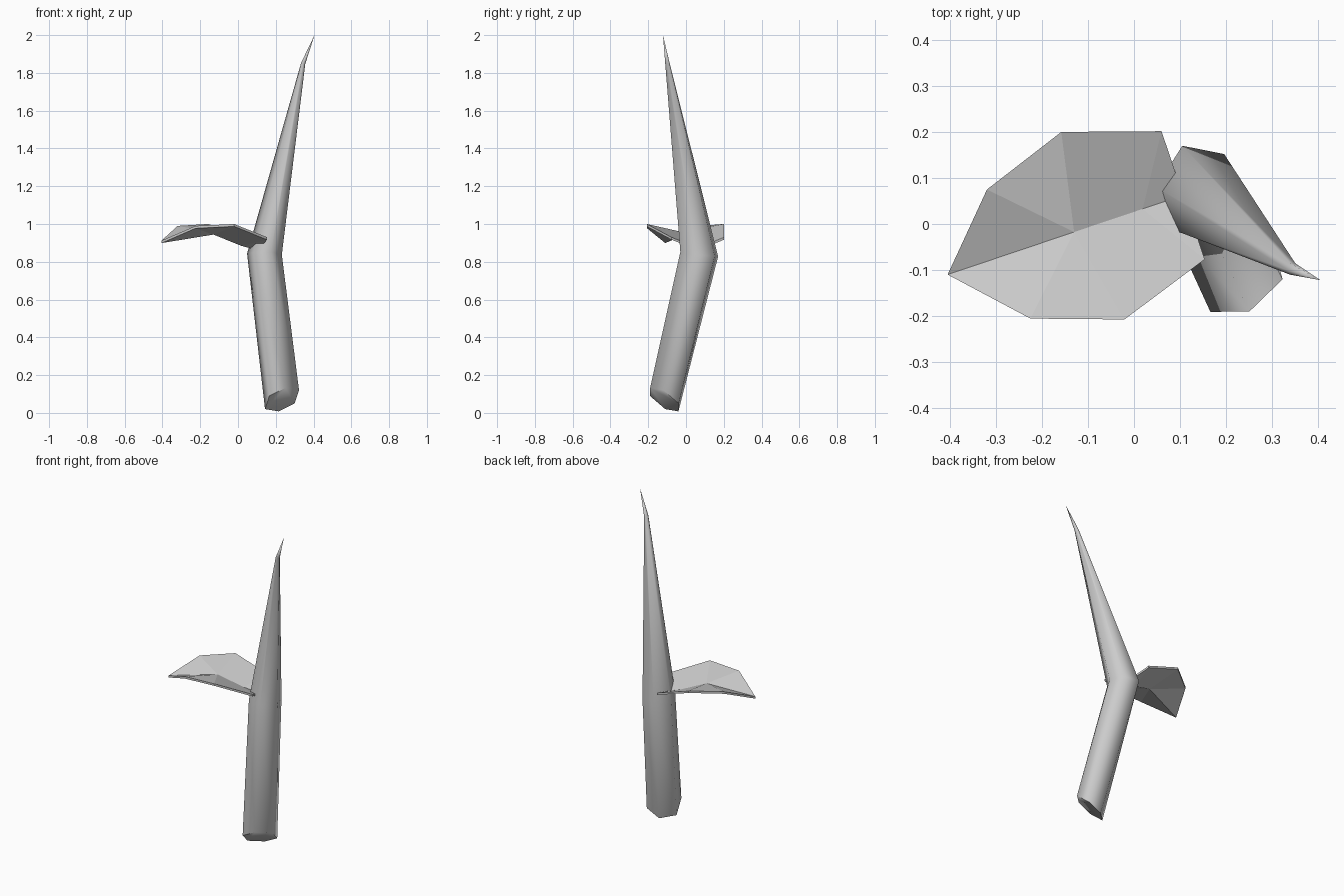
import bpy, bmesh, math
from mathutils import Vector

if "Cube" in bpy.data.objects:
    bpy.data.objects.remove(bpy.data.objects["Cube"])


def make_object(name, bm):
    bmesh.ops.recalc_face_normals(bm, faces=bm.faces)
    mesh = bpy.data.meshes.new(name)
    bm.to_mesh(mesh)
    bm.free()
    ob = bpy.data.objects.new(name, mesh)
    bpy.context.collection.objects.link(ob)
    return ob


# Bent six-sided stem: each ring is a centre plus three offsets, mirrored through it
rings = [
    ((0.233, -0.115, 0.07), ((0.09, -0.005, 0.05), (0.018, -0.075, 0.062), (-0.067, -0.076, 0.02))),
    ((0.14, 0.07, 0.84), ((0.092, -0.01, -0.003), (0.035, -0.1, 0.012), (-0.056, -0.082, 0.01))),
    ((0.345, -0.098, 1.85), ((0.011, 0.002, -0.003), (0.005, -0.012, 0), (-0.006, -0.012, 0.003))),
]
bm = bmesh.new()
loops = []
for centre, half in rings:
    c = Vector(centre)
    offs = [Vector(o) for o in half]
    offs += [-o for o in offs]
    loops.append([bm.verts.new(c + o) for o in offs])
tip = bm.verts.new((0.405, -0.122, 2.0))
bm.faces.new(loops[0])
for a, b in zip(loops, loops[1:]):
    for i in range(6):
        j = (i + 1) % 6
        bm.faces.new((a[i], a[j], b[j], b[i]))
for i in range(6):
    bm.faces.new((loops[-1][i], loops[-1][(i + 1) % 6], tip))
stem = make_object("stem", bm)
bpy.context.view_layer.objects.active = stem
stem.select_set(True)
bpy.ops.object.shade_smooth_by_angle(angle=math.radians(70))

# Folded leaf: midrib and edge given as (distance from tip, side offset, height)
origin = Vector((-0.405, -0.11, 0))
along = Vector((0.95, 0.32, 0)).normalized()
side = Vector((-along.y, along.x, 0))


def leaf_point(d, s, z):
    return bm.verts.new(origin + along * d + side * s + Vector((0, 0, z)))


bm = bmesh.new()
leaf_tip = leaf_point(0, 0, 0.912)
ribs = [leaf_point(*p) for p in ((0.29, 0, 0.957), (0.447, 0, 0.897), (0.54, 0, 0.873))]
for sign in (-1, 1):
    e1, e2, e3 = [leaf_point(d, s * sign, z) for d, s, z in
                  ((0.14, 0.148, 0.99), (0.333, 0.215, 1.0), (0.54, 0.147, 0.93))]
    for f in ((leaf_tip, e1, ribs[0]), (e1, e2, ribs[0]),
              (e2, e3, ribs[1], ribs[0]), (e3, ribs[2], ribs[1])):
        bm.faces.new(f)
bmesh.ops.recalc_face_normals(bm, faces=bm.faces)
bm.normal_update()
if sum(f.normal.z for f in bm.faces) < 0:
    bmesh.ops.reverse_faces(bm, faces=bm.faces)
# Thin leaf thickness, added straight downward
top = list(bm.faces)
under = bmesh.ops.extrude_face_region(bm, geom=top, use_keep_orig=True)
for v in under["geom"]:
    if isinstance(v, bmesh.types.BMVert):
        v.co.z -= 0.013
make_object("leaf", bm)
